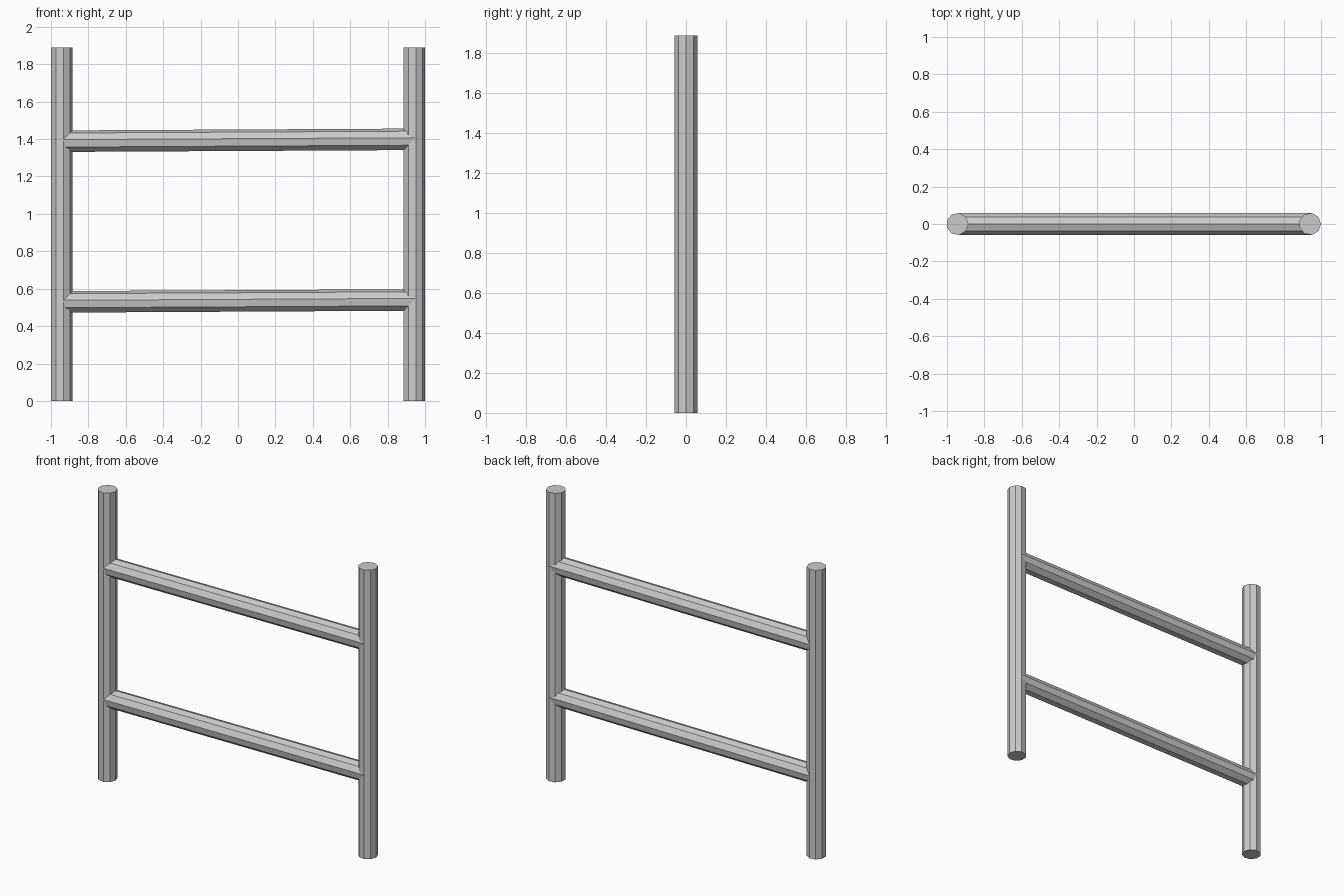
import bpy, bmesh
from math import cos, sin, tau
from mathutils import Vector

if "Cube" in bpy.data.objects:
    bpy.data.objects.remove(bpy.data.objects["Cube"])

SIDES, R, HEIGHT = 9, 0.0592, 1.89


def rod(name, start, end, ridge):
    """Nine-sided capped rod from start to end, one edge facing the ridge direction."""
    start, end = Vector(start), Vector(end)
    axis = (end - start).normalized()
    ridge = Vector(ridge)
    u = (ridge - axis * ridge.dot(axis)).normalized()
    v = axis.cross(u)
    bm = bmesh.new()
    ring = []
    for i in range(SIDES):
        a = tau * i / SIDES
        ring.append(bm.verts.new(start + R * (cos(a) * u + sin(a) * v)))
    cap = bm.faces.new(ring)
    ext = bmesh.ops.extrude_face_region(bm, geom=[cap], use_keep_orig=True)
    top = [g for g in ext["geom"] if isinstance(g, bmesh.types.BMVert)]
    bmesh.ops.translate(bm, verts=top, vec=end - start)
    bmesh.ops.recalc_face_normals(bm, faces=bm.faces)
    mesh = bpy.data.meshes.new(name)
    bm.to_mesh(mesh)
    bm.free()
    obj = bpy.data.objects.new(name, mesh)
    bpy.context.collection.objects.link(obj)
    return obj


# Upright posts
for name, x in (("left_post", -0.9444), ("right_post", 0.9408)):
    rod(name, (x, 0, 0), (x, 0, HEIGHT), (1, 0, 0))

# Slightly sloping rails, ending inside the posts
for name, z in (("lower_rail", 0.528), ("upper_rail", 1.387)):
    rod(name, (-0.938, 0, z), (0.947, 0, z + 0.01), (0, 0, 1))
